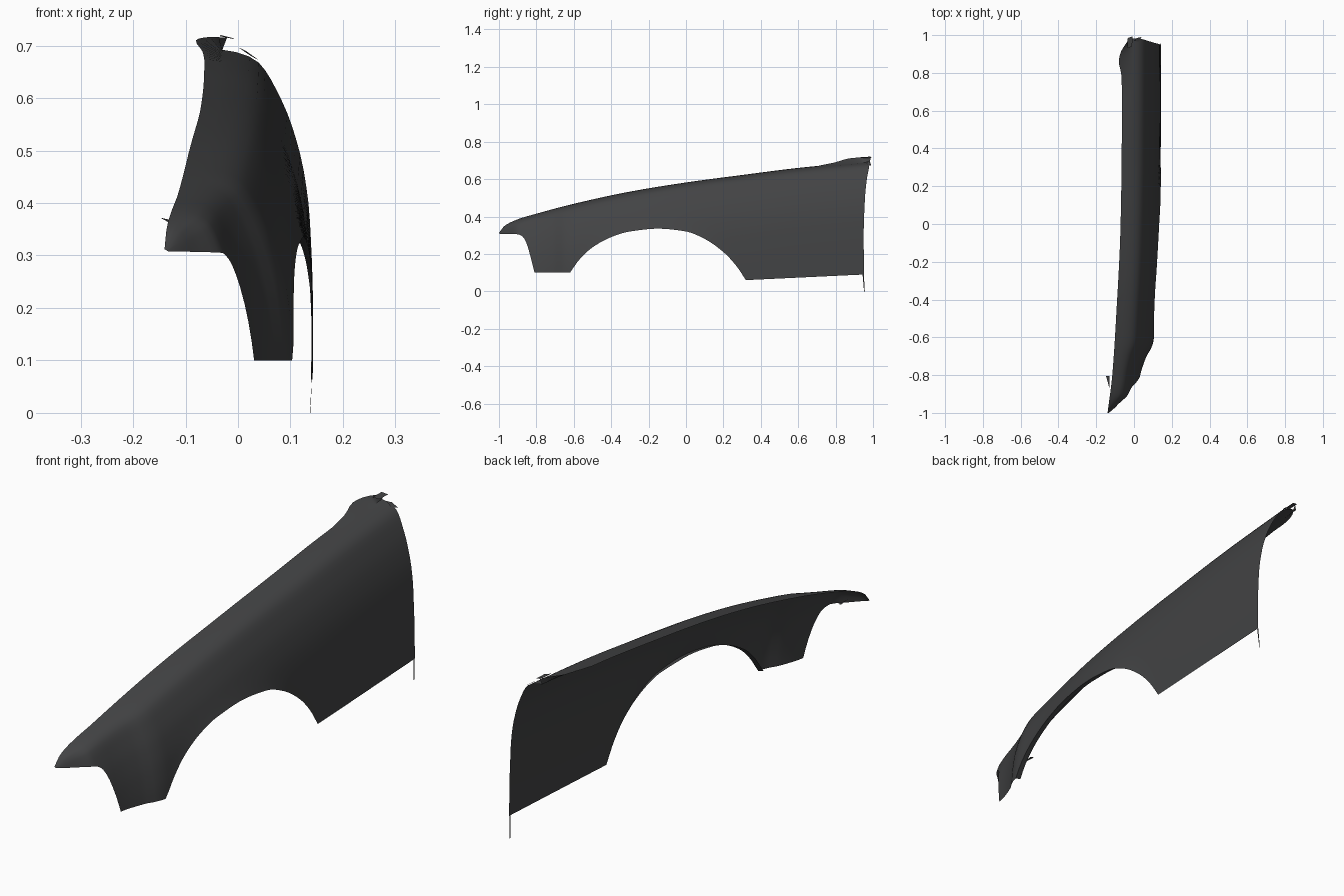
import bpy, bmesh, math

if "Cube" in bpy.data.objects:
    bpy.data.objects.remove(bpy.data.objects["Cube"])


def curve(pts):
    """Smooth shape-preserving interpolation through a few points."""
    n = len(pts)
    s = [(pts[i + 1][1] - pts[i][1]) / (pts[i + 1][0] - pts[i][0]) for i in range(n - 1)]
    m = [s[0]] + [2 * a * b / (a + b) if a * b > 0 else 0 for a, b in zip(s, s[1:])] + [s[-1]]

    def f(x):
        x = min(max(x, pts[0][0]), pts[-1][0])
        i = 0
        while i < n - 2 and x > pts[i + 1][0]:
            i += 1
        h = pts[i + 1][0] - pts[i][0]
        t = (x - pts[i][0]) / h
        return ((1 + 2 * t) * (1 - t) ** 2 * pts[i][1] + t * (1 - t) ** 2 * h * m[i]
                + t * t * (3 - 2 * t) * pts[i + 1][1] + t * t * (t - 1) * h * m[i + 1])
    return f


# Side profile of the crown, inner edge in plan, and panel width in plan
crown = curve([(-1, .312), (-.97, .35), (-.9, .385), (-.8, .415), (-.6, .468), (-.3, .533),
               (0, .582), (.3, .622), (.6, .66), (.95, .695)])
inner = curve([(-1, -.14), (-.8, -.115), (-.5, -.095), (0, -.071), (.4, -.065), (.95, -.063)])
width = curve([(-1, .03), (-.95, .09), (-.9, .145), (-.8, .153), (-.7, .178), (-.65, .203),
               (-.6, .211), (-.3, .211), (0, .207), (.95, .206)])
# Cross-section: share of the width reached at each depth below the crown
section = curve([(0, 0), (.004, .2), (.012, .37), (.03, .51), (.075, .65), (.145, .8),
                 (.235, .915), (.325, .97), (.5, 1), (.66, 1.001)])
# Bottom edge: nose, wheel arch, sill
nose = curve([(-1, .308), (-.9, .305), (-.87, .29), (-.85, .25), (-.83, .18), (-.81, .1)])
arch = curve([(-.62, .1), (-.57, .17), (-.5, .235), (-.4, .29), (-.3, .32), (-.15, .335),
              (0, .32), (.1, .28), (.2, .21), (.27, .135), (.32, .06)])
# Rear upper corner and rear door-gap edge
tip_z = curve([(.7, 0), (.78, .01), (.86, .026), (.9, .026), (.95, .02)])
tip_x = curve([(.7, 0), (.78, -.004), (.84, -.017), (.87, -.012), (.95, .042)])
rear = curve([(0, .003), (.3, 0), (.5, .007), (.6, .017), (.66, .028), (.72, .038)])


def bottom(y):
    if y < -.81:
        return nose(y)
    if y < -.62:
        return .1
    if y < .32:
        return arch(y)
    return .06 + .03 * (y - .32) / .63


def surface(y, z):
    x = inner(y) + width(y) * section(max(0, crown(y) - z))
    if -.62 < y < .32:
        swell = math.sin(math.pi * (y + .62) / .94)
        x += .012 * swell * math.exp(-(z - bottom(y)) / .05)
    return x


def slide(y, z):
    return y + rear(z) * max(0, (y - .5) / .45) ** 2


def span(a, b, n):
    return [a + (b - a) * i / n for i in range(n)]


def finish(name, bm):
    bmesh.ops.remove_doubles(bm, verts=bm.verts, dist=.0004)
    bmesh.ops.recalc_face_normals(bm, faces=bm.faces)
    me = bpy.data.meshes.new(name)
    bm.to_mesh(me)
    bm.free()
    ob = bpy.data.objects.new(name, me)
    bpy.context.collection.objects.link(ob)
    me.materials.append(paint)
    bpy.ops.object.select_all(action='DESELECT')
    ob.select_set(True)
    bpy.context.view_layer.objects.active = ob
    bpy.ops.object.shade_smooth_by_angle(angle=math.radians(40))
    return ob


def sheet(name, cols):
    bm = bmesh.new()
    grid = [[bm.verts.new(p) for p in col] for col in cols]
    for a, b in zip(grid, grid[1:]):
        for i in range(len(a) - 1):
            bm.faces.new((a[i], b[i], b[i + 1], a[i + 1]))
    # outer faces look towards +x
    ob = finish(name, bm)
    if sum(p.normal.x * p.area for p in ob.data.polygons) < 0:
        ob.data.flip_normals()
    return ob


paint = bpy.data.materials.new("dark_grey")
paint.diffuse_color = (.055, .056, .058, 1)
paint.use_nodes = True
paint.node_tree.nodes["Principled BSDF"].inputs["Base Color"].default_value = paint.diffuse_color

# Main fender skin
ys = (span(-1, -.9, 8) + span(-.9, -.81, 10) + span(-.81, -.62, 8)
      + span(-.62, .32, 48) + span(.32, .7, 10) + span(.7, .95, 12) + [.95])
ROWS = 22
cols = []
for y in ys:
    zt, zb = crown(y), bottom(y)
    edge_z = zt + tip_z(y)
    col = [(inner(y) + tip_x(y), slide(y, edge_z), edge_z)]
    for i in range(ROWS + 1):
        d = .003 + max(0, zt - zb - .003) * (i / ROWS) ** 1.6
        z = zt - d
        col.append((surface(y, z), slide(y, z), z))
    cols.append(col)
sheet("fender_skin", cols)

# Narrow lip turned inward around the wheel arch
lip = []
for y in span(-.62, .32, 48) + [.32]:
    z = arch(y)
    x = surface(y, z)
    depth = .022 * max(0, min(1, (.2 - y) / .3)) + .002
    lip.append([(x, y, z), (x - depth * .5, y, z + .002), (x - depth, y, z + .006)])
sheet("arch_lip", lip)


def tab(name, pts):
    bm = bmesh.new()
    bm.faces.new([bm.verts.new(p) for p in pts])
    finish(name, bm)


# Small mounting tabs
tab("rear_lower_strip", [(.142, .944, .09), (.142, .951, .09), (.138, .956, 0), (.137, .952, 0)])
tab("nose_tab", [(-.148, -.805, .372), (-.13, -.805, .368), (-.13, -.87, .362)])
tab("rear_upper_tab", [(-.035, .93, .718), (-.01, .94, .713), (-.008, .993, .714), (-.033, .985, .72)])
tab("rear_corner_tab", [(.0, .97, .697), (.025, .965, .68), (.04, .99, .672), (.015, .985, .69)])
